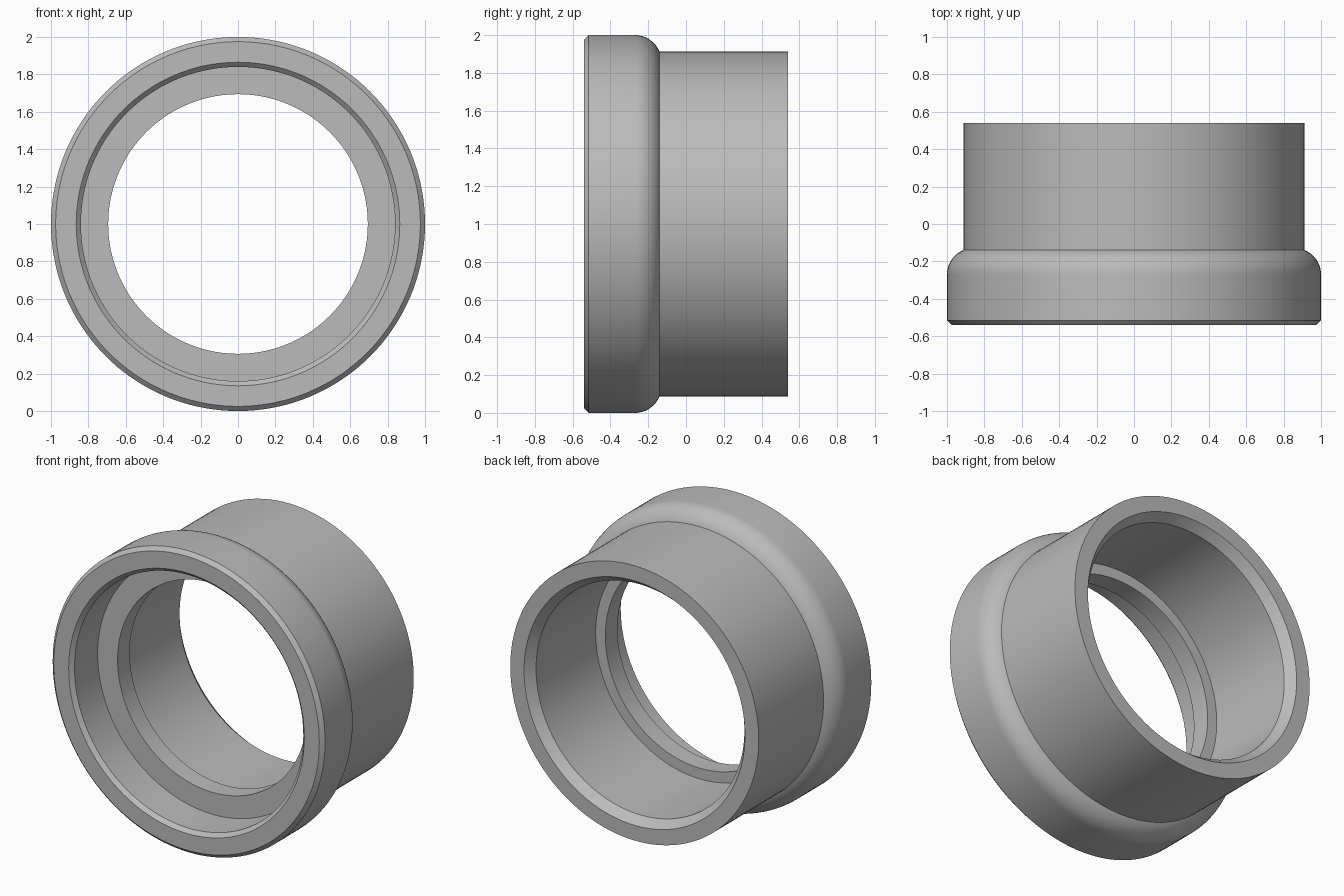
import bpy
import bmesh
import math
from mathutils import Vector, Matrix

cube = bpy.data.objects.get("Cube")
if cube:
    bpy.data.objects.remove(cube, do_unlink=True)

SEGMENTS = 144

# Single flat grey
grey = bpy.data.materials.new("plain_grey")
colour = (0.5, 0.5, 0.5, 1.0)
grey.diffuse_color = colour
grey.use_nodes = True
grey.node_tree.nodes["Principled BSDF"].inputs["Base Color"].default_value = colour

# Rounded shoulder at the back of the collar, as (radius, y)
ARC_R, ARC_Y, BEND, PIPE = 0.86, -0.27, 0.14, 0.912
end = math.acos((PIPE - ARC_R) / BEND)
shoulder = [(ARC_R + BEND * math.cos(end * i / 10),
             ARC_Y + BEND * math.sin(end * i / 10)) for i in range(11)]

# Closed wall section: outside front to back, then inside back to front
profile = [(0.975, -0.54), (1.0, -0.515)] + shoulder + [
    (PIPE, 0.54),                       # plain outer pipe
    (0.811, 0.54), (0.765, 0.48),       # rear lip bevel
    (0.765, -0.145), (0.694, -0.145),   # rear bore and inner stop ring
    (0.694, -0.272), (0.84, -0.272),    # stop ring front and socket floor
    (0.84, -0.515), (0.865, -0.54),     # socket wall and front bevel
]


def revolve(name, section):
    """Spin a closed (radius, y) section around the y axis."""
    bm = bmesh.new()
    verts = [bm.verts.new((r, y, 0)) for r, y in section]
    edges = [bm.edges.new((v, verts[(i + 1) % len(verts)]))
             for i, v in enumerate(verts)]
    bmesh.ops.spin(bm, geom=verts + edges, cent=Vector((0, 0, 0)),
                   axis=Vector((0, 1, 0)), angle=math.tau, steps=SEGMENTS)
    bmesh.ops.remove_doubles(bm, verts=bm.verts[:], dist=1e-4)
    bmesh.ops.recalc_face_normals(bm, faces=bm.faces[:])
    bmesh.ops.transform(bm, matrix=Matrix.Translation((0, 0, 1)), verts=bm.verts[:])
    mesh = bpy.data.meshes.new(name)
    bm.to_mesh(mesh)
    bm.free()
    obj = bpy.data.objects.new(name, mesh)
    bpy.context.collection.objects.link(obj)
    return obj


# Pipe coupling with a flared socket collar
coupling = revolve("pipe_coupling", profile)
coupling.data.materials.append(grey)

bpy.ops.object.select_all(action="DESELECT")
coupling.select_set(True)
bpy.context.view_layer.objects.active = coupling
bpy.ops.object.shade_smooth_by_angle(angle=math.radians(25))
